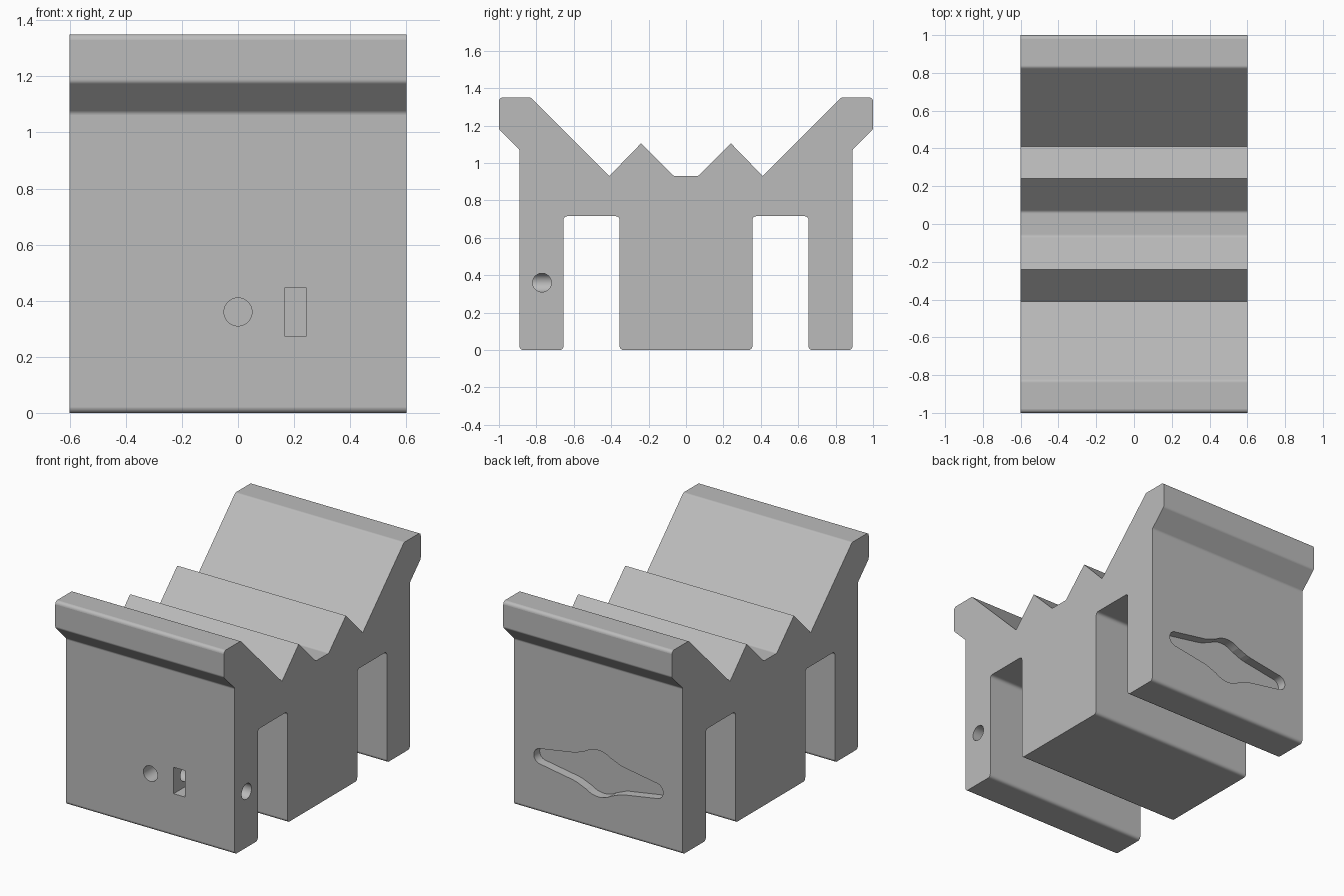
import bpy, bmesh, math
from mathutils import Vector

cube = bpy.data.objects.get("Cube")
if cube:
    bpy.data.objects.remove(cube, do_unlink=True)

grey = bpy.data.materials.new("plain grey")
grey.use_nodes = True
colour = (0.5, 0.5, 0.5, 1)
grey.diffuse_color = colour
grey.node_tree.nodes["Principled BSDF"].inputs["Base Color"].default_value = colour

bm = bmesh.new()


def rounded(points, steps=4):
    """Round each (u, v, radius) corner; radius 0 stays sharp."""
    out = []
    for i, (u, v, r) in enumerate(points):
        p = Vector((u, v))
        if r == 0:
            out.append((u, v))
            continue
        a = (Vector(points[i - 1][:2]) - p).normalized()
        b = (Vector(points[(i + 1) % len(points)][:2]) - p).normalized()
        half = a.angle(b) / 2
        centre = p + (a + b).normalized() * r / math.sin(half)
        start = p + a * r / math.tan(half) - centre
        end = p + b * r / math.tan(half) - centre
        for k in range(steps + 1):
            w = centre + (start.lerp(end, k / steps)).normalized() * r
            out.append((w.x, w.y))
    return out


def along_x(outline, x):
    return [(x, u, v) for u, v in outline]


def along_y(outline, y):
    return [(u, y, v) for u, v in outline]


def wall(near, far):
    """Join two matching loops; narrow strips of a curve are shaded smooth."""
    for i in range(len(near)):
        corners = [near[i - 1], near[i], far[i], far[i - 1]]
        face = bm.faces.new([bm.verts.new(c) for c in corners])
        face.smooth = (Vector(near[i]) - Vector(near[i - 1])).length < 0.03


def panel(*loops):
    """Fill the first loop, leaving the other loops open as holes."""
    edges = []
    for loop in loops:
        verts = [bm.verts.new(c) for c in loop]
        edges += [bm.edges.new((verts[i - 1], verts[i])) for i in range(len(verts))]
    bmesh.ops.triangle_fill(bm, use_beauty=True, edges=edges)


def circle(u, v, r, n=48):
    return [(u + r * math.cos(math.tau * k / n), v + r * math.sin(math.tau * k / n)) for k in range(n)]


# Main dimensions
W, LEG, INNER, DRILL, H = 0.6, 0.89, 0.655, 0.77, 0.36
POCKET_FLOOR, SLOT_FLOOR = -0.69, 0.83
R = 0.02

# Saddle outline: half profile in y and z, mirrored to the front
half_profile = [
    (0.065, 0.93, R), (0.24, 1.105, 0), (0.41, 0.93, 0), (0.83, 1.35, R),
    (1.0, 1.35, R), (1.0, 1.18, R), (LEG, 1.07, R), (LEG, 0, R),
    (INNER, 0, R), (INNER, 0.715, R), (0.355, 0.715, R), (0.355, 0, R),
]
profile = rounded(half_profile + [(-y, z, r) for y, z, r in reversed(half_profile)])

# Hanging slot outline: tapered arms around a round middle
quarter = [(0.41 + 0.05 * math.cos(a), 0.05 * math.sin(a))
           for a in (math.pi / 2 * k / 8 for k in range(9))]
quarter += [(0.18, 0.088), (0.15, 0.096), (0.125, 0.107)]
quarter += [(0.15 * math.cos(a), 0.15 * math.sin(a))
            for a in (math.radians(d) for d in range(54, 91, 6))]
upper = quarter + [(-x, z) for x, z in reversed(quarter[:-1])]
slot = [(x, H + z) for x, z in upper] + [(x, H - z) for x, z in reversed(upper[1:-1])]

# Outlines of the front hole, nut pocket and side hole
hole = circle(0, H, 0.05)
drill = circle(-DRILL, H, 0.05)
x0, x1, z0, z1 = 0.165, 0.245, 0.275, 0.445
pocket = [(x0, z0), (x1, z0), (x1, z1), (x0, z1)]
openings = {-LEG: [hole, pocket], LEG: [slot], -INNER: [hole]}

# Saddle skin, with openings in the tall leg faces
for i, q in enumerate(profile):
    p = profile[i - 1]
    y = round(q[0], 3)
    strip = [(-W, *p), (W, *p), (W, *q), (-W, *q)]
    if y in openings and abs(p[0] - q[0]) < 0.001 and abs(p[1] - q[1]) > 0.5:
        panel(strip, *[along_y(o, q[0]) for o in openings[y]])
    else:
        face = bm.faces.new([bm.verts.new(c) for c in strip])
        face.smooth = math.dist(p, q) < R
panel(along_x(profile, W), along_x(drill, W))
panel(along_x(profile, -W))

# Back slot
wall(along_y(slot, LEG), along_y(slot, SLOT_FLOOR))
panel(along_y(slot, SLOT_FLOOR))

# Front hole through the leg, parted where the side hole enters it
wall(along_y(hole, -LEG), [(x, -DRILL - max(x, 0), z) for x, z in hole])
wall([(x, -DRILL + max(x, 0), z) for x, z in hole], along_y(hole, -INNER))

# Nut pocket with the side hole passing through its walls
floor = along_y(pocket, POCKET_FLOOR)
panel(floor)
for x in (x0, x1):
    side = [(-LEG, z0), (POCKET_FLOOR, z0), (POCKET_FLOOR, z1), (-LEG, z1)]
    panel(along_x(side, x), along_x(drill, x))
for z in (z0, z1):
    panel([(x0, -LEG, z), (x1, -LEG, z), (x1, POCKET_FLOOR, z), (x0, POCKET_FLOOR, z)])

# Side hole
wall(along_x(drill, W), along_x(drill, x1))
wall(along_x(drill, x0), [(abs(y + DRILL), y, z) for y, z in drill])

# Weld the parts into one object
bmesh.ops.remove_doubles(bm, verts=bm.verts[:], dist=0.0001)
bmesh.ops.recalc_face_normals(bm, faces=bm.faces[:])
mesh = bpy.data.meshes.new("saddle_block")
bm.to_mesh(mesh)
bm.free()
mesh.materials.append(grey)
block = bpy.data.objects.new("saddle_block", mesh)
bpy.context.collection.objects.link(block)
